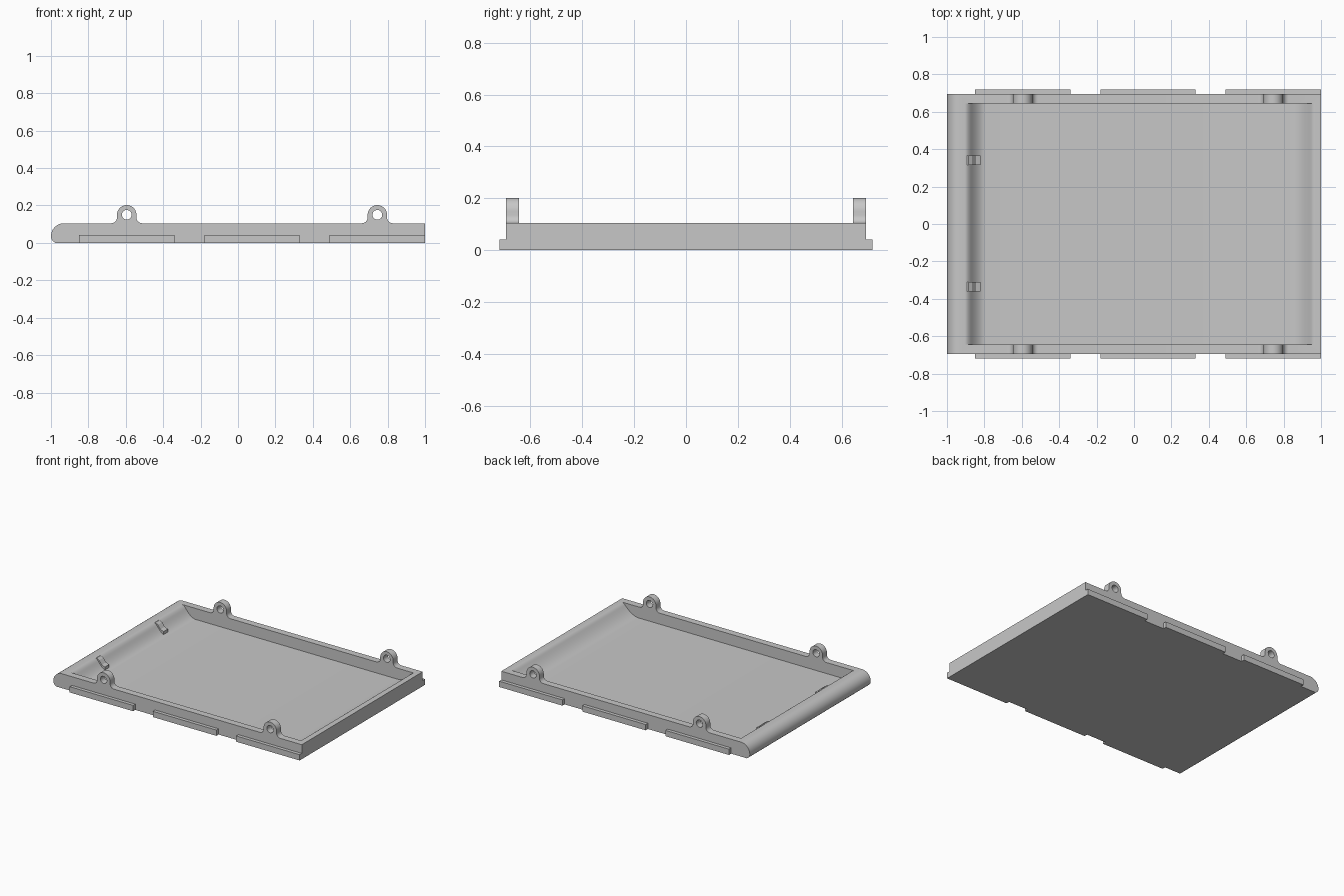
import bpy, bmesh, math

old = bpy.data.objects.get("Cube")
if old:
    bpy.data.objects.remove(old, do_unlink=True)

grey = bpy.data.materials.new("plain_grey")
grey.use_nodes = True
grey.diffuse_color = (0.575, 0.575, 0.575, 1)
grey.node_tree.nodes["Principled BSDF"].inputs["Base Color"].default_value = (0.575, 0.575, 0.575, 1)

TOP, FLOOR = 0.105, 0.025
WALL_IN, WALL_OUT, RAIL_OUT = 0.645, 0.695, 0.72
EAR_X, EAR_Z, EAR_R = (-0.595, 0.745), 0.15, 0.052


def arc(cx, cz, r, start, end, n=10):
    """Points on an arc in the x-z plane, angles in degrees."""
    angles = [math.radians(start + (end - start) * i / n) for i in range(n + 1)]
    return [(cx + r * math.cos(a), cz + r * math.sin(a)) for a in angles]


def ramp(x_rim, x_mid, x_floor, n=10):
    """Soft slope from the rim to the floor, steepest at x_mid."""
    drop = (TOP - FLOOR) / abs(x_rim - x_floor)
    upper, lower = abs(x_mid - x_rim), abs(x_floor - x_mid)
    pts = []
    for i in range(n + 1):
        t = i / n
        pts.append((x_rim + (x_mid - x_rim) * t, TOP - drop * upper * t * t))
    for i in range(1, n + 1):
        t = 1 - i / n
        pts.append((x_floor + (x_mid - x_floor) * t, FLOOR + drop * lower * t * t))
    return pts


def extrude_y(name, outline, y0, y1):
    """Solid made from an x-z outline swept along y."""
    bm = bmesh.new()
    face = bm.faces.new([bm.verts.new((x, y0, z)) for x, z in outline])
    moved = bmesh.ops.extrude_face_region(bm, geom=[face])["geom"]
    verts = [v for v in moved if isinstance(v, bmesh.types.BMVert)]
    bmesh.ops.translate(bm, verts=verts, vec=(0, y1 - y0, 0))
    bmesh.ops.recalc_face_normals(bm, faces=bm.faces[:])
    mesh = bpy.data.meshes.new(name)
    bm.to_mesh(mesh)
    bm.free()
    mesh.materials.append(grey)
    obj = bpy.data.objects.new(name, mesh)
    bpy.context.collection.objects.link(obj)
    return obj


def activate(obj):
    bpy.ops.object.select_all(action="DESELECT")
    obj.select_set(True)
    bpy.context.view_layer.objects.active = obj


def cut(target, cutter):
    cutter.hide_render = True
    mod = target.modifiers.new("cut", "BOOLEAN")
    mod.operation, mod.solver, mod.object = "DIFFERENCE", "EXACT", cutter
    activate(target)
    bpy.ops.object.modifier_apply(modifier=mod.name)
    bpy.data.objects.remove(cutter, do_unlink=True)


# Tray outline: rounded left end, square right end, ears along the top
outline = [(1, 0), (1, TOP)]
for x in reversed(EAR_X):
    outline += arc(x + EAR_R + 0.03, 0.135, 0.03, 270, 180, 6)
    outline += arc(x, EAR_Z, EAR_R, 0, 180, 20)
    outline += arc(x - EAR_R - 0.03, 0.135, 0.03, 0, -90, 6)
outline += arc(-0.93, 0.035, 0.07, 90, 180, 12)
outline += arc(-0.965, 0.035, 0.035, 190, 240, 5)
outline += [(-0.978, 0)]
tray = extrude_y("tray", outline, -WALL_OUT, WALL_OUT)

# Hollow interior with soft ramps at both ends
cavity = ramp(-0.905, -0.87, -0.79) + ramp(0.97, 0.94, 0.83)[::-1]
cavity += [(0.97, 0.3), (-0.905, 0.3)]
cut(tray, extrude_y("cavity_cutter", cavity, -WALL_IN, WALL_IN))

# Pin holes through the ears
for x in EAR_X:
    cut(tray, extrude_y("hole_cutter", arc(x, EAR_Z, 0.026, 0, 345, 23), -0.8, 0.8))
activate(tray)
bpy.ops.object.shade_smooth_by_angle(angle=math.radians(30))

# Three side rails on each long edge
for side, label in ((-1, "front"), (1, "back")):
    for i, x in enumerate((-0.85, -0.18, 0.49)):
        box = [(x, 0), (x + 0.51, 0), (x + 0.51, 0.042), (x, 0.042)]
        extrude_y(f"{label}_rail_{i + 1}", box, side * WALL_OUT, side * RAIL_OUT)

# Small clips on the left ramp
clip = [(-0.9, 0.098), (-0.885, 0.104), (-0.865, 0.092), (-0.845, 0.065),
        (-0.82, 0.055), (-0.82, 0.015), (-0.89, 0.015)]
for y, label in ((-0.335, "front"), (0.34, "back")):
    extrude_y(f"{label}_clip", clip, y - 0.025, y + 0.025)
